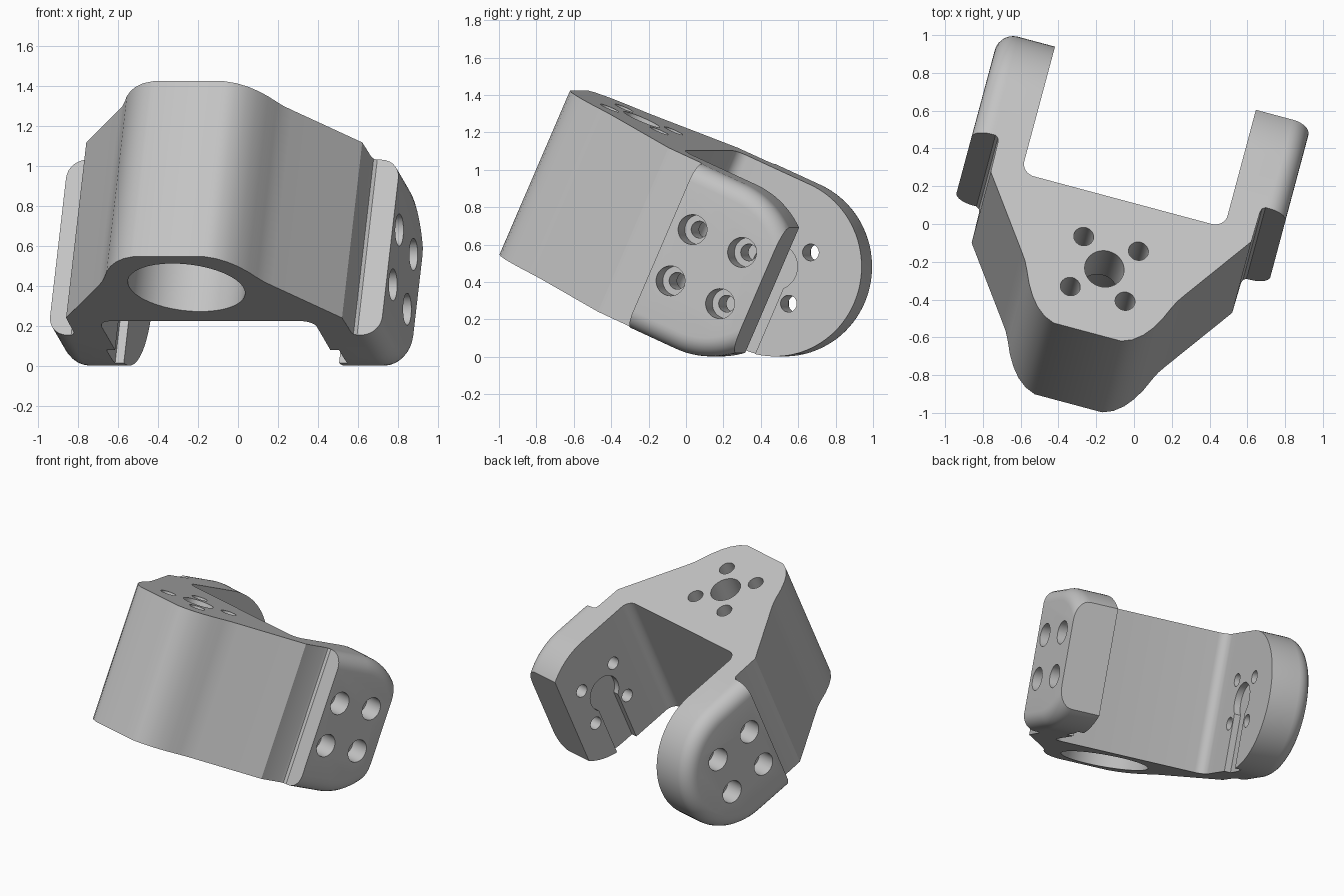
import bpy, bmesh, math
from mathutils import Matrix, Vector

cube = bpy.data.objects.get("Cube")
if cube:
    bpy.data.objects.remove(cube, do_unlink=True)

# Local frame: u across, v along the fork arms, w along the extrusion
TURN, TILT = math.radians(-15), math.radians(-24)
FRAME = (Matrix.Rotation(TURN, 4, 'Z') @ Matrix.Rotation(TILT, 4, 'X')
         @ Matrix.Translation((-0.09, 0, 0)))
LOW, HIGH = 0.09, 1.05
MID = (LOW + HIGH) / 2
RADIUS = (HIGH - LOW) / 2
INNER, OUTER, STEP = 0.557, 0.86, -0.178
PIVOT = 0.095
BORE = -0.763

grey = bpy.data.materials.new("light grey")
grey.use_nodes = True
grey.diffuse_color = (0.55, 0.55, 0.55, 1)
grey.node_tree.nodes["Principled BSDF"].inputs["Base Color"].default_value = grey.diffuse_color


def make_object(name, bm):
    bmesh.ops.recalc_face_normals(bm, faces=bm.faces[:])
    mesh = bpy.data.meshes.new(name)
    bm.to_mesh(mesh)
    bm.free()
    mesh.materials.append(grey)
    obj = bpy.data.objects.new(name, mesh)
    bpy.context.collection.objects.link(obj)
    return obj


def prism(points, axis, start, end):
    """Extrude a 2D outline along local u or w."""
    bm = bmesh.new()
    place = (lambda p: (start, p[0], p[1])) if axis == 'u' else (lambda p: (p[0], p[1], start))
    face = bm.faces.new([bm.verts.new(place(p)) for p in points])
    moved = bmesh.ops.extrude_face_region(bm, geom=[face])["geom"]
    shift = Vector((end - start, 0, 0) if axis == 'u' else (0, 0, end - start))
    bmesh.ops.translate(bm, vec=shift, verts=[g for g in moved if isinstance(g, bmesh.types.BMVert)])
    bmesh.ops.recalc_face_normals(bm, faces=bm.faces[:])
    return bm


def arc(cx, cy, r, a0, a1, n):
    angles = [math.radians(a0 + (a1 - a0) * i / n) for i in range(n + 1)]
    return [(cx + r * math.cos(a), cy + r * math.sin(a)) for a in angles]


def circle(cx, cy, r):
    return arc(cx, cy, r, 0, 360, 40)[:-1]


def combine(target, bm, operation):
    """Boolean a temporary solid into the target."""
    other = make_object("helper", bm)
    other.hide_render = True
    mod = target.modifiers.new("combine", 'BOOLEAN')
    mod.operation, mod.solver, mod.object = operation, 'EXACT', other
    graph = bpy.context.evaluated_depsgraph_get()
    result = bpy.data.meshes.new_from_object(target.evaluated_get(graph))
    target.modifiers.clear()
    target.data = result
    bpy.data.objects.remove(other, do_unlink=True)


# Body outline: curved nose, flared sides, filleted floor between the arms
side = [(0.185, -1.142), (0.24, -1.118), (0.29, -1.075), (0.33, -1.022), (0.366, -0.956),
        (0.395, -0.885), (0.418, -0.835), (0.45, -0.785), (0.714, -0.39), (0.718, -0.21),
        (0.724, -0.19), (0.74, STEP), (0.74, -0.12), (INNER, -0.12)]
side += arc(INNER - 0.07, -0.281, 0.07, 0, -90, 8)
outline = side + [(-u, v) for u, v in reversed(side)]
bracket = make_object("fork_bracket", prism(outline, 'w', LOW, HIGH))


def arm(sign, cut=None):
    """Round-ended arm, filleted round its outer face, optionally cut flat."""
    shape = [(STEP, LOW)] + arc(PIVOT, MID, RADIUS, -90, 90, 48) + [(STEP, HIGH)]
    bm = prism(shape, 'u', sign * INNER, sign * OUTER)
    rim = [e for e in bm.edges
           if all(abs(v.co.x - sign * OUTER) < 1e-4 for v in e.verts)
           and not all(abs(v.co.y - STEP) < 1e-4 for v in e.verts)]
    bmesh.ops.bevel(bm, geom=rim, offset=0.1, segments=7, profile=0.5, affect='EDGES')
    if cut is not None:
        bmesh.ops.bisect_plane(bm, geom=bm.verts[:] + bm.edges[:] + bm.faces[:],
                               plane_co=(0, cut, 0), plane_no=(0, 1, 0), clear_outer=True)
        bmesh.ops.holes_fill(bm, edges=[e for e in bm.edges if e.is_boundary])
    return bm


combine(bracket, arm(-1), 'UNION')
combine(bracket, arm(1, cut=0.405), 'UNION')

# Bore from below, centre hole and four screw holes in the top plate
combine(bracket, prism(circle(0, BORE, 0.295), 'w', LOW - 0.1, 0.73), 'DIFFERENCE')
combine(bracket, prism(circle(0, BORE, 0.105), 'w', 0.65, HIGH + 0.1), 'DIFFERENCE')
corners = [(a, b) for a in (-0.15, 0.15) for b in (-0.15, 0.15)]
for a, b in corners:
    combine(bracket, prism(circle(a, BORE + b, 0.053), 'w', 0.65, HIGH + 0.1), 'DIFFERENCE')

# Arm screw holes with counterbores, and the round recess with its slot
for sign in (-1, 1):
    for a, b in corners:
        v, w = PIVOT + a, MID + b
        combine(bracket, prism(circle(v, w, 0.045), 'u', sign * 0.5, sign * 0.95), 'DIFFERENCE')
        combine(bracket, prism(circle(v, w, 0.08), 'u', sign * 0.72, sign * 0.95), 'DIFFERENCE')
    keyhole = arc(PIVOT, MID, 0.125, -44, 224, 32)
    keyhole += [(PIVOT - 0.09, LOW - 0.1), (PIVOT + 0.09, LOW - 0.1)]
    combine(bracket, prism(keyhole, 'u', sign * 0.5, sign * (INNER + 0.045)), 'DIFFERENCE')

# Lean the part into place and smooth its curved faces
bracket.data.transform(FRAME)
bpy.ops.object.select_all(action='DESELECT')
bracket.select_set(True)
bpy.context.view_layer.objects.active = bracket
bpy.ops.object.shade_smooth_by_angle(angle=math.radians(28))
